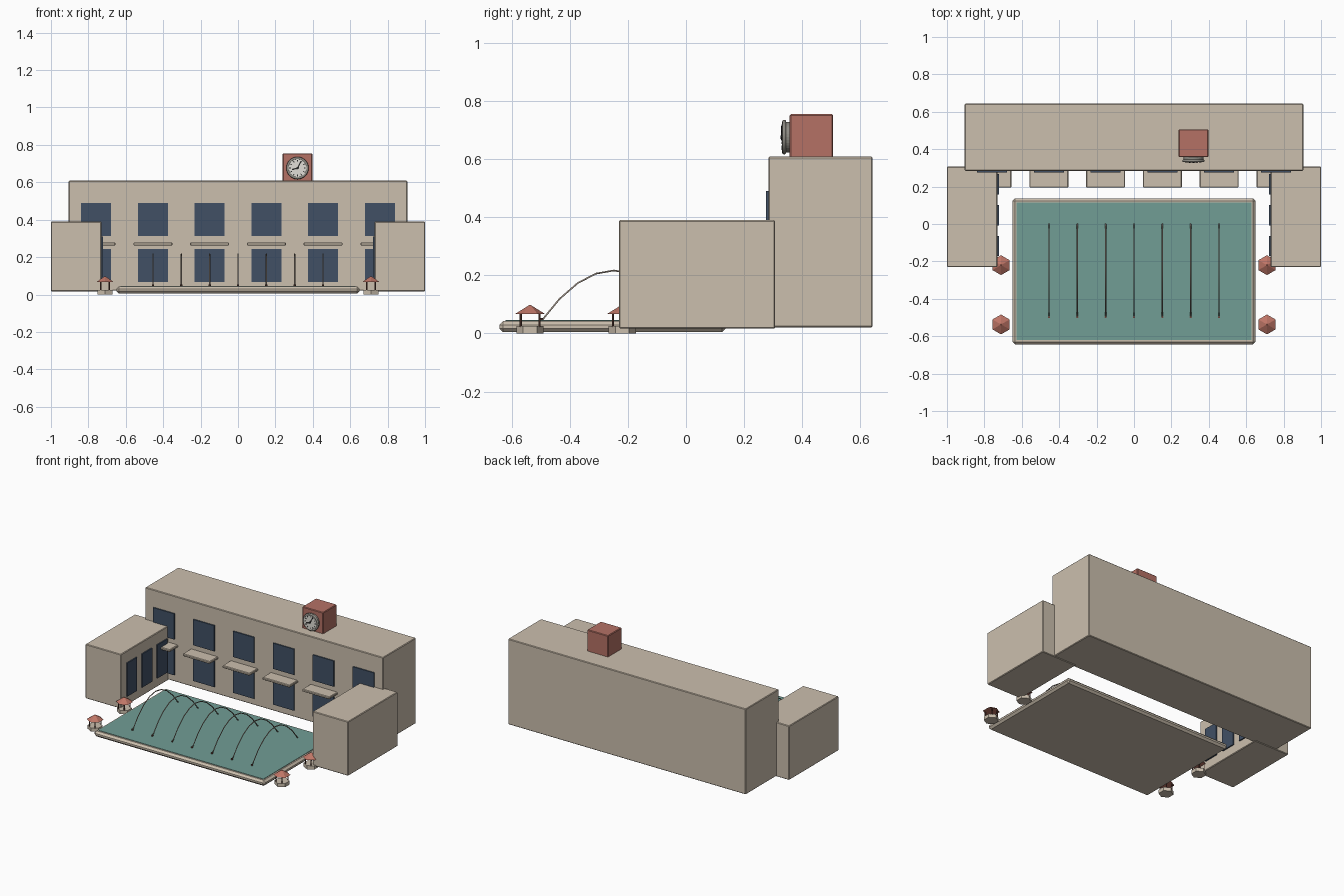
import bpy, math
from mathutils import Vector

if "Cube" in bpy.data.objects:
    bpy.data.objects.remove(bpy.data.objects["Cube"])


def mat(name, r, g, b):
    m = bpy.data.materials.new(name)
    m.diffuse_color = (r, g, b, 1)
    m.use_nodes = True
    m.node_tree.nodes["Principled BSDF"].inputs["Base Color"].default_value = m.diffuse_color
    return m


STONE = mat("stone", 0.60, 0.52, 0.42)
RED = mat("red_brick", 0.46, 0.165, 0.13)
ROOF = mat("roof_tile", 0.52, 0.18, 0.135)
WATER = mat("water", 0.165, 0.34, 0.30)
GLASS = mat("window_glass", 0.052, 0.08, 0.13)
WOOD = mat("dark_wood", 0.14, 0.06, 0.045)
PIPE = mat("pipe", 0.36, 0.30, 0.25)
METAL = mat("grey_metal", 0.27, 0.26, 0.23)
WHITE = mat("clock_white", 0.75, 0.73, 0.68)
BLACK = mat("clock_black", 0.02, 0.02, 0.02)


def finish(name, m, bevel=0):
    o = bpy.context.object
    o.name = name
    o.data.materials.clear()
    o.data.materials.append(m)
    if bevel:
        b = o.modifiers.new("bevel", 'BEVEL')
        b.width = bevel
        b.segments = 1
    return o


def box(name, m, x, y, z, bevel=0):
    """Box from (min, max) ranges."""
    bpy.ops.mesh.primitive_cube_add(size=1)
    o = finish(name, m, bevel)
    for v in o.data.vertices:
        v.co = [r[0] if c < 0 else r[1] for c, r in zip(v.co, (x, y, z))]
    return o


def cyl(name, m, loc, r, depth, n=32, r2=None, rot=(0, 0, 0)):
    bpy.ops.mesh.primitive_cone_add(vertices=n, radius1=r, radius2=r if r2 is None else r2,
                                    depth=depth, location=loc, rotation=rot)
    return finish(name, m)


# Main building and side wings
box("main_building", STONE, (-0.905, 0.905), (0.284, 0.643), (0.021, 0.609), 0.004)
for s in (-1, 1):
    box("wing", STONE, sorted((s * 0.73, s * 1.0)), (-0.231, 0.307), (0.017, 0.39), 0.004)
    # Inner wing windows
    for y in (-0.118, 0.047, 0.212):
        box("wing_window", GLASS, sorted((s * 0.722, s * 0.731)), (y - 0.054, y + 0.054), (0.08, 0.31))

# Front windows and canopies
for x in (-0.76, -0.455, -0.152, 0.152, 0.455, 0.76):
    for z0 in (0.067, 0.313):
        box("front_window", GLASS, (x - 0.08, x + 0.08), (0.276, 0.285), (z0, z0 + 0.177))
    box("canopy", STONE, (x - 0.104, x + 0.104), (0.195, 0.288), (0.262, 0.279), 0.004)

# Clock block
CX, CZ = 0.318, 0.676
box("clock_block", RED, (0.239, 0.398), (0.357, 0.506), (0.6, 0.755), 0.004)
Q = (math.pi / 2, 0, 0)
cyl("clock_back", METAL, (CX, 0.347, CZ), 0.053, 0.022, rot=Q)
bpy.ops.mesh.primitive_torus_add(major_radius=0.053, minor_radius=0.007, major_segments=32,
                                 minor_segments=8, location=(CX, 0.338, CZ), rotation=Q)
finish("clock_rim", METAL)
bpy.ops.object.shade_smooth_by_angle(angle=math.radians(60))
cyl("clock_face", WHITE, (CX, 0.334, CZ), 0.048, 0.006, rot=Q)


def bar(name, angle, r0, r1, w, y):
    """Flat bar on the clock face, angle clockwise from twelve."""
    o = box(name, BLACK, (-w, w), (y - 0.0015, y + 0.0015), (r0, r1))
    o.location = (CX, 0, CZ)
    o.rotation_euler = (0, angle, 0)


for i in range(12):
    bar("clock_tick", i * math.pi / 6, 0.035, 0.044, 0.002, 0.331)
bar("minute_hand", math.radians(28), -0.008, 0.042, 0.003, 0.3285)
bar("hour_hand", math.radians(255), -0.008, 0.03, 0.0035, 0.3285)
cyl("clock_hub", BLACK, (CX, 0.329, CZ), 0.006, 0.006, 12, rot=Q)

# Pool with chamfered rim and water surface
box("pool_basin", STONE, (-0.65, 0.65), (-0.643, 0.137), (0.005, 0.043), 0.013)
box("pool_water", WATER, (-0.628, 0.628), (-0.621, 0.115), (0.036, 0.046))

# Arched spray pipes over the pool
for i in range(7):
    x = (i - 3) * 0.1515
    c = bpy.data.curves.new("spray_arch", 'CURVE')
    c.dimensions = '3D'
    c.bevel_depth = 0.0032
    c.bevel_resolution = 1
    c.use_fill_caps = True
    sp = c.splines.new('POLY')
    sp.points.add(8)
    for k, p in enumerate(sp.points):
        t = k / 4 - 1
        p.co = (x, -0.248 + 0.25 * t, 0.043 + 0.174 * (1 - t * t), 1)
    c.materials.append(PIPE)
    bpy.context.collection.objects.link(bpy.data.objects.new("spray_arch", c))
    cyl("spray_nozzle", WOOD, (x, -0.498, 0.049), 0.006, 0.01, 8)

# Four hexagonal pavilions
for x in (-0.711, 0.711):
    for y in (-0.537, -0.22):
        cyl("pavilion_base", STONE, (x, y, 0.0125), 0.047, 0.025, 6)
        cyl("pavilion_roof", ROOF, (x, y, 0.082), 0.053, 0.031, 6, 0.003)
        for sx in (-1, 1):
            for sy in (-1, 1):
                cyl("pavilion_post", WOOD, (x + sx * 0.022, y + sy * 0.032, 0.046), 0.0035, 0.046, 8)
